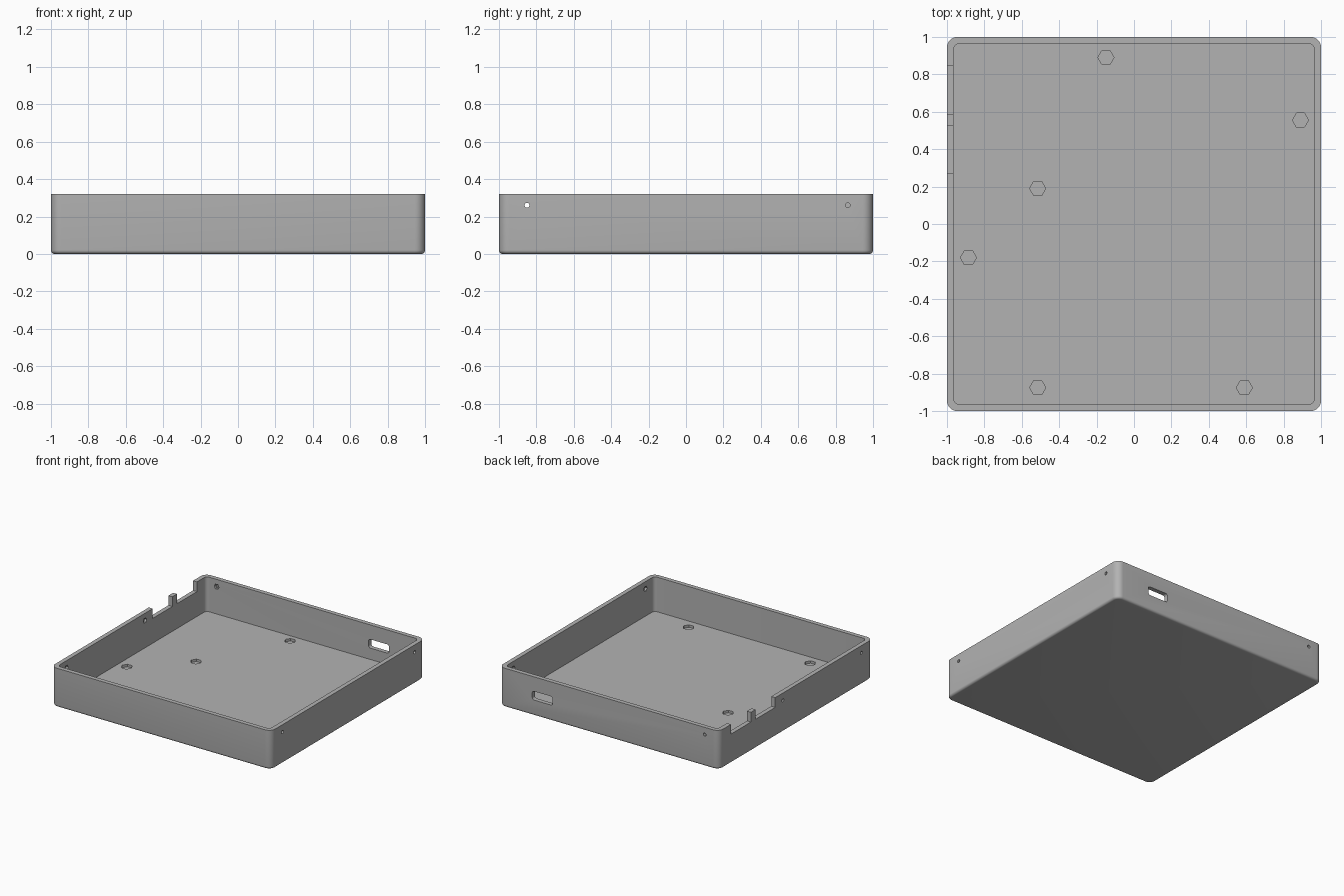
import bpy, bmesh, math
from mathutils import Matrix, Vector

if "Cube" in bpy.data.objects:
    bpy.data.objects.remove(bpy.data.objects["Cube"])

H, WALL, FLOOR = 0.32, 0.036, 0.036
CORNER, FILLET = 0.055, 0.02

grey = bpy.data.materials.new("plain grey")
grey.diffuse_color = (0.45, 0.45, 0.45, 1)
grey.use_nodes = True
grey.node_tree.nodes["Principled BSDF"].inputs["Base Color"].default_value = grey.diffuse_color


def rounded_rect(w, d, r, n):
    """Outline of a rounded rectangle, w and d are half sizes."""
    pts = []
    for k, (sx, sy) in enumerate([(1, 1), (-1, 1), (-1, -1), (1, -1)]):
        for i in range(n + 1):
            a = math.pi / 2 * (k + i / n)
            pts.append((sx * (w - r) + r * math.cos(a), sy * (d - r) + r * math.sin(a)))
    return pts


def loft(name, rings):
    """Closed solid skinned through a stack of equal-length rings."""
    bm = bmesh.new()
    loops = [[bm.verts.new(p) for p in ring] for ring in rings]
    n = len(loops[0])
    for a, b in zip(loops, loops[1:]):
        for i in range(n):
            j = (i + 1) % n
            bm.faces.new((a[i], a[j], b[j], b[i]))
    bm.faces.new(loops[0][::-1])
    bm.faces.new(loops[-1])
    bmesh.ops.recalc_face_normals(bm, faces=bm.faces[:])
    me = bpy.data.meshes.new(name)
    bm.to_mesh(me)
    bm.free()
    me.materials.append(grey)
    ob = bpy.data.objects.new(name, me)
    bpy.context.collection.objects.link(ob)
    return ob


def prism(name, outline, depth, centre, axis="Z"):
    """Extruded outline centred on a point, along the given axis."""
    rot = {"Z": Matrix.Identity(3),
           "X": Matrix(((0, 0, 1), (1, 0, 0), (0, 1, 0))),
           "Y": Matrix(((1, 0, 0), (0, 0, 1), (0, 1, 0)))}[axis]
    c = Vector(centre)
    return loft(name, [[c + rot @ Vector((x, y, s * depth / 2)) for x, y in outline]
                       for s in (-1, 1)])


def circle(r, n):
    return [(r * math.cos(2 * math.pi * i / n), r * math.sin(2 * math.pi * i / n))
            for i in range(n)]


# Tray: filleted bottom edge, outer wall, rim, inner wall and floor in one skin
profile = []
for i in range(6):
    a = math.pi / 2 * i / 5
    profile.append((FILLET * (1 - math.sin(a)), FILLET * (1 - math.cos(a))))
profile += [(0, H), (WALL, H), (WALL, FLOOR)]
tray = loft("tray", [[(x, y, z) for x, y in
                      rounded_rect(1 - s, 1 - s, max(CORNER - s, 0.03), 8)]
                     for s, z in profile])

cutters = []

# Hexagonal recesses in the floor
for x, y in [(-0.15, 0.89), (0.89, 0.555), (-0.515, 0.19),
             (-0.885, -0.18), (-0.515, -0.875), (0.59, -0.875)]:
    cutters.append(prism("floor_recess_cutter", circle(0.043, 6), 0.04, (x, y, FLOOR)))

# Two notches in the left wall rim, leaving a post between them
for y0, y1 in [(0.27, 0.525), (0.585, 0.845)]:
    w, d = (y1 - y0) / 2, 0.08
    cutters.append(prism("rim_notch_cutter", [(-w, -d), (w, -d), (w, d), (-w, d)], 0.12,
                         (-1, (y0 + y1) / 2, H), "X"))

# Rounded slot through the back wall
cutters.append(prism("back_slot_cutter", rounded_rect(0.093, 0.036, 0.018, 4), 0.12,
                     (0.605, 0.99, 0.165), "Y"))

# Screw holes through the walls, each widened on the inner side
SCREW_Z = 0.26
for axis, side, t in [("X", 1, -0.85), ("X", 1, 0.865), ("X", -1, 0.17),
                      ("X", -1, -0.85), ("Y", 1, -0.87)]:
    for r, n, pos, depth in [(0.013, 12, 0.99, 0.12), (0.022, 6, 1 - WALL, 0.036)]:
        c = (side * pos, t, SCREW_Z) if axis == "X" else (t, side * pos, SCREW_Z)
        cutters.append(prism("screw_hole_cutter", circle(r, n), depth, c, axis))

for c in cutters:
    mod = tray.modifiers.new("cut", "BOOLEAN")
    mod.object, mod.operation, mod.solver = c, "DIFFERENCE", "EXACT"

# Apply the cuts, remove the cutters and smooth the rounded edges
bpy.context.view_layer.objects.active = tray
bpy.ops.object.select_all(action="DESELECT")
tray.select_set(True)
for mod in list(tray.modifiers):
    bpy.ops.object.modifier_apply(modifier=mod.name)
for c in cutters:
    bpy.data.objects.remove(c, do_unlink=True)
bpy.ops.object.shade_smooth_by_angle(angle=math.radians(30))
